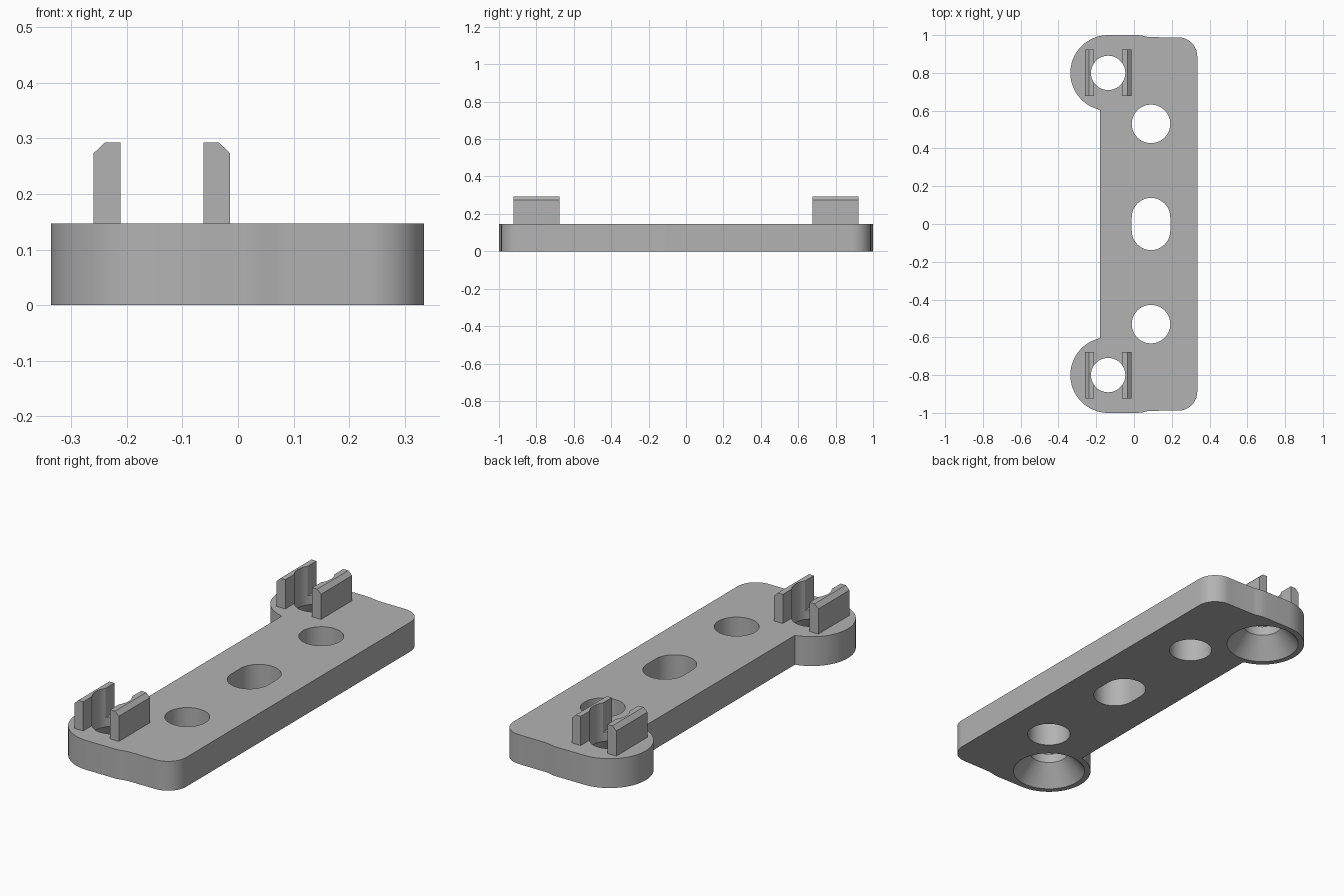
import bpy
import bmesh
from math import cos, sin, radians

if "Cube" in bpy.data.objects:
    bpy.data.objects.remove(bpy.data.objects["Cube"], do_unlink=True)

grey = bpy.data.materials.new("plain grey")
grey.use_nodes = True
grey.diffuse_color = (0.45, 0.45, 0.45, 1)
grey.node_tree.nodes["Principled BSDF"].inputs["Base Color"].default_value = grey.diffuse_color

THICK, TOP = 0.147, 0.293
LOBE_X, LOBE_Y, LOBE_R = -0.137, 0.8, 0.2
HOLE_X = 0.09


def arc(cx, cy, r, start, end, steps):
    angles = [radians(start + (end - start) * i / steps) for i in range(steps + 1)]
    return [(cx + r * cos(a), cy + r * sin(a)) for a in angles]


def loft(name, rings):
    """Closed solid through matching rings of 3D points."""
    bm = bmesh.new()
    loops = [[bm.verts.new(p) for p in ring] for ring in rings]
    n = len(loops[0])
    for low, high in zip(loops, loops[1:]):
        for i in range(n):
            j = (i + 1) % n
            bm.faces.new((low[i], low[j], high[j], high[i]))
    bm.faces.new(loops[0][::-1])
    bm.faces.new(loops[-1])
    bmesh.ops.recalc_face_normals(bm, faces=bm.faces)
    mesh = bpy.data.meshes.new(name)
    bm.to_mesh(mesh)
    bm.free()
    mesh.materials.append(grey)
    obj = bpy.data.objects.new(name, mesh)
    bpy.context.collection.objects.link(obj)
    return obj


def prism(name, outline, z0, z1):
    return loft(name, [[(x, y, z) for x, y in outline] for z in (z0, z1)])


def cut(target, cutter):
    cutter.hide_render = True
    mod = target.modifiers.new("cut", "BOOLEAN")
    mod.operation, mod.solver, mod.object = "DIFFERENCE", "EXACT", cutter
    bpy.context.view_layer.objects.active = target
    bpy.ops.object.modifier_apply(modifier=mod.name)
    bpy.data.objects.remove(cutter, do_unlink=True)


def smooth(obj):
    bpy.ops.object.select_all(action="DESELECT")
    obj.select_set(True)
    bpy.context.view_layer.objects.active = obj
    bpy.ops.object.shade_smooth_by_angle(angle=radians(30))


# Plate outline: rounded right corner, soft step, round lobe, then mirrored
half = arc(0.235, 0.888, 0.1, 0, 90, 14)
half += [(0.085, 0.989), (0.065, 0.992), (0.045, 0.997), (0.025, 0.9995), (0.005, 1.0)]
half += arc(LOBE_X, LOBE_Y, LOBE_R, 90, 257.5, 40)
outline = half + [(x, -y) for x, y in reversed(half)]
plate = prism("mounting_plate", outline, 0, THICK)

# Round holes and central slot
for y in (-0.53, 0.53):
    cut(plate, prism("hole_cutter", arc(HOLE_X, y, 0.102, 0, 352.5, 47), -0.1, 0.3))
slot = arc(HOLE_X, 0.036, 0.102, 0, 180, 24) + arc(HOLE_X, -0.036, 0.102, 180, 360, 24)
cut(plate, prism("slot_cutter", slot, -0.1, 0.3))

# Countersunk lobe holes, with a pair of notched clip prongs above each
for side, label in ((-1, "front"), (1, "back")):
    y = side * LOBE_Y
    levels = ((0.188, -0.02), (0.091, 0.1), (0.091, 0.4))
    rings = [[(px, py, z) for px, py in arc(LOBE_X, y, r, 0, 352.5, 47)] for r, z in levels]
    cut(plate, loft("countersink_cutter", rings))

    for out, where in ((-1, "right"), (1, "left")):
        inner, outer, shoulder = (LOBE_X + out * d for d in (0.0745, 0.123, 0.102))
        profile = [(inner, THICK), (outer, THICK), (outer, 0.273), (shoulder, TOP), (inner, TOP)]
        prong = loft(f"{label}_{where}_prong",
                     [[(px, y + dy, z) for px, z in profile] for dy in (-0.123, 0.123)])
        cut(prong, prism("notch_cutter", arc(LOBE_X, y, 0.091, 0, 352.5, 47), 0.1, 0.4))
        smooth(prong)

smooth(plate)
